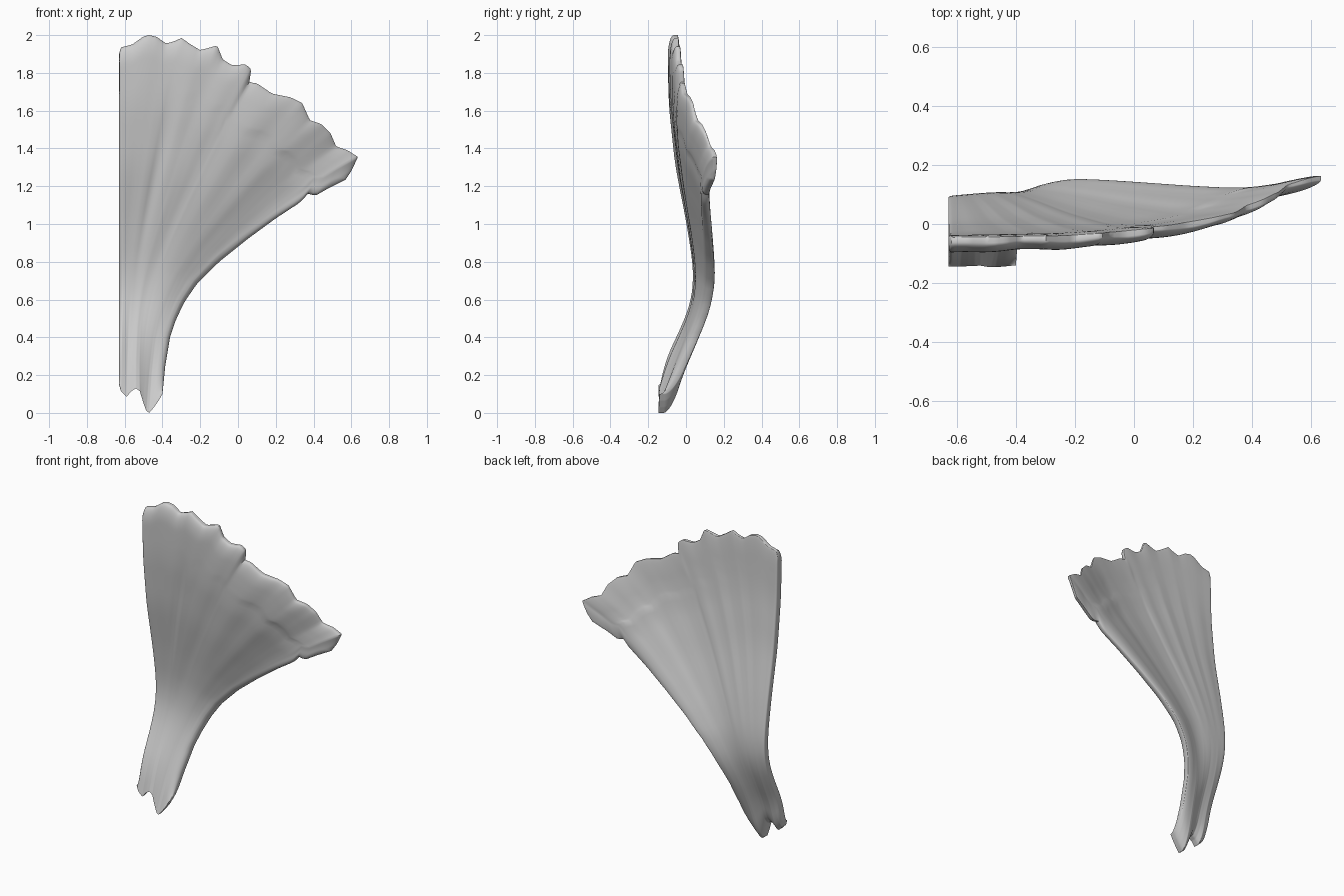
import bpy, math
from mathutils import Vector

if "Cube" in bpy.data.objects:
    bpy.data.objects.remove(bpy.data.objects["Cube"])

# Outline curves of the fan as (x, z) points
RIM = [(-.63,1.90),(-.62,1.935),(-.56,1.95),(-.50,1.993),(-.47,2.0),(-.43,1.99),(-.38,1.955),(-.33,1.97),
       (-.30,1.985),(-.25,1.95),(-.20,1.92),(-.11,1.945),(-.08,1.87),(-.03,1.84),(.04,1.845),(.07,1.82),
       (.06,1.75),(.10,1.745),(.18,1.69),(.28,1.67),(.34,1.64),(.38,1.55),(.44,1.53),
       (.49,1.48),(.52,1.41),(.58,1.39),(.635,1.355),(.60,1.28),(.57,1.235)]
FOOT = [(-.63,.15),(-.62,.115),(-.59,.085),(-.565,.115),(-.54,.13),(-.52,.115),(-.50,.05),(-.485,.01),
        (-.47,0),(-.445,.03),(-.42,.065),(-.40,.10)]
RIGHT = [(-.40,.10),(-.385,.25),(-.36,.40),(-.33,.49),(-.285,.585),(-.22,.68),(-.10,.80),(.05,.92),
         (.20,1.03),(.33,1.115),(.37,1.16),(.41,1.15),(.48,1.19),(.57,1.235)]
# Depth of the front face along the edges
LEFT_Y = [(.1,-.155),(.3,-.112),(.5,-.012),(.6,.025),(.7,.037),(.8,.032),(1.0,.0),(1.3,-.06),(1.6,-.092),(1.9,-.10)]
RIGHT_Y = [(.10,-.14),(.25,-.06),(.42,.02),(.55,.073),(.69,.10),(.8,.098),(.92,.09),(1.03,.08),(1.14,.072),(1.235,.12)]
RIM_Y = [(-.63,-.10),(-.2,-.088),(0,-.068),(.2,-.035),(.33,-.008),(.45,.05),(.57,.115),(.63,.13)]


def lookup(table, v):
    if v <= table[0][0]:
        return table[0][1]
    for (a, p), (b, q) in zip(table, table[1:]):
        if v <= b:
            return p + (q - p) * (v - a) / (b - a)
    return table[-1][1]


def sampler(pts, depth):
    """Arc-length sampler of an outline; depth is averaged to stay smooth."""
    lens = [0]
    for a, b in zip(pts, pts[1:]):
        lens.append(lens[-1] + math.dist(a, b))
    xs = [(l / lens[-1], p[0]) for l, p in zip(lens, pts)]
    zs = [(l / lens[-1], p[1]) for l, p in zip(lens, pts)]

    def at(u):
        r = min(.04, u, 1 - u)
        ys = [depth(lookup(xs, u + r * k / 4), lookup(zs, u + r * k / 4)) for k in range(-4, 5)]
        return Vector((lookup(xs, u), sum(ys) / 9, lookup(zs, u)))
    return at


left = sampler([(-.63, .15), (-.63, 1.90)], lambda x, z: lookup(LEFT_Y, z))
right = sampler(RIGHT, lambda x, z: lookup(RIGHT_Y, z))
rim = sampler(RIM, lambda x, z: lookup(RIM_Y, x))
foot = sampler(FOOT, lambda x, z: -.155 + .015 * (x + .63) / .23 - .05 * max(0, .12 - z))


def roll(d, w):
    """Quarter-round falloff: 1 at the edge, 0 at distance w."""
    k = max(0, 1 - d / w)
    return 1 - math.sqrt(1 - k * k)


def bump(v, c, w):
    return math.exp(-((v - c) / w) ** 2)


NS, NT = 120, 70
S = [.6 * i / NS + .4 * (.5 - .5 * math.cos(math.pi * i / NS)) for i in range(NS + 1)]
T = [.5 - .5 * math.cos(math.pi * j / NT) for j in range(NT + 1)]
rims, feet = [rim(s) for s in S], [foot(s) for s in S]

verts, faces = [], []
for side in (0, 1):
    for t in T:
        lt, rt = left(t), right(t)
        width = (lt - rt).length
        for i, s in enumerate(S):
            # blend the four edges; rim and foot detail fades towards the middle
            p = lt.lerp(rt, s)
            p += (rims[i] - rims[0].lerp(rims[-1], s)) * t ** 2.5
            p += (feet[i] - feet[0].lerp(feet[-1], s)) * (1 - t) ** 6
            # the sheet stays forward and turns back near the right edge
            p.y -= .012 * bump(s, .7, .22) * math.sin(math.pi * t) * (1 - s) / .3
            thick = .06 - .025 * s * t ** 2 + .01 * (1 - t) ** 6
            # rolled edges: sides, rim and foot
            e = max(roll(s * width, .025), roll((1 - s) * width, .05), roll((1 - t) * 1.6, .09))
            f = roll(t * 1.6, .10)
            if side == 0:
                # faint radiating ribs and one long crease on the front
                fade = min(1, s * 8, (1 - s) * 8)
                rib = .004 * math.sin(s * 38 + 1) * max(0, t - .55) / .45
                crease = .010 * bump(s, .24, .035) * bump(t, .68, .2)
                ridge = -.008 * bump(s, .34, .06) * bump(t, .6, .3)
                p.y += (rib + crease + ridge) * fade + thick * .6 * e * (1 - f)
            else:
                p.y += thick * (1 - .1 * e) * (1 - .6 * f)
            verts.append(p)

row = NS + 1
off = row * (NT + 1)
for j in range(NT):
    for i in range(NS):
        q = [j * row + i, j * row + i + 1, (j + 1) * row + i + 1, (j + 1) * row + i]
        faces.append(q)
        faces.append([v + off for v in reversed(q)])
# Wall joining the front and back skins
ring = ([i for i in range(NS)] + [j * row + NS for j in range(NT)]
        + [NT * row + i for i in range(NS, 0, -1)] + [j * row for j in range(NT, 0, -1)])
for a, b in zip(ring, ring[1:] + ring[:1]):
    faces.append([b, a, a + off, b + off])

mesh = bpy.data.meshes.new("fan_blade")
mesh.from_pydata(verts, [], faces)
mesh.update()
blade = bpy.data.objects.new("fan_blade", mesh)
bpy.context.collection.objects.link(blade)
bpy.context.view_layer.objects.active = blade
blade.select_set(True)
bpy.ops.object.shade_smooth_by_angle(angle=math.radians(50))
